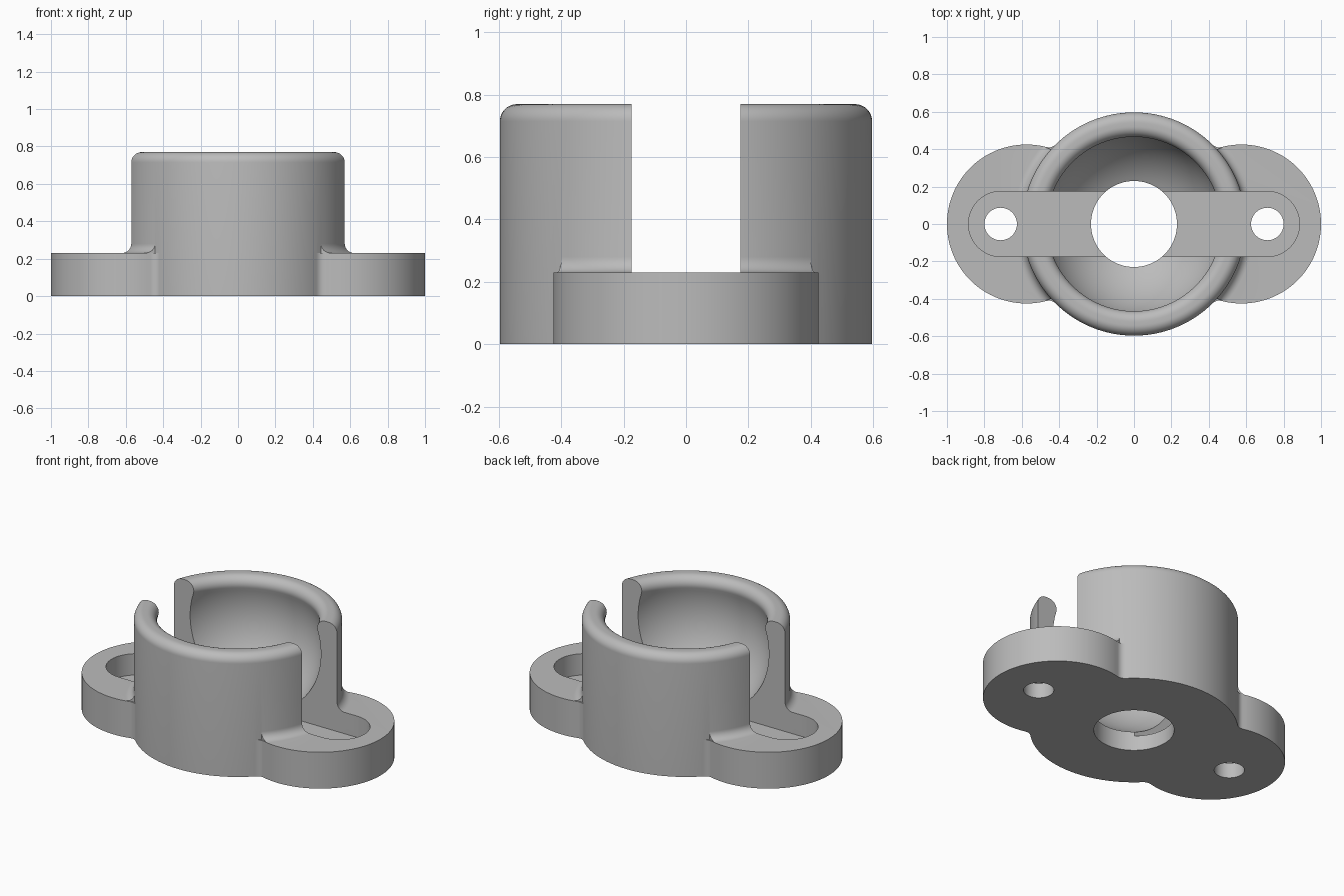
import bpy
import bmesh
from math import sin, cos, asin, acos, atan2, hypot, sqrt, pi, radians

if "Cube" in bpy.data.objects:
    bpy.data.objects.remove(bpy.data.objects["Cube"], do_unlink=True)

BODY_R, BODY_H, EDGE = 0.597, 0.77, 0.055
LUG_X, LUG_R, LUG_H, COVE = 0.575, 0.425, 0.23, 0.05
BALL_R, BALL_Z, BORE_R = 0.49, 0.555, 0.23
SLOT_W, SLOT_Z, SCREW_X, SCREW_R = 0.175, 0.095, 0.713, 0.087

grey = bpy.data.materials.new("plain_grey")
grey.use_nodes = True
grey.diffuse_color = (0.5, 0.5, 0.5, 1)
grey.node_tree.nodes["Principled BSDF"].inputs["Base Color"].default_value = (0.5, 0.5, 0.5, 1)


def arc(cx, cy, r, a0, a1, n):
    return [(cx + r * cos(a0 + (a1 - a0) * i / n), cy + r * sin(a0 + (a1 - a0) * i / n))
            for i in range(n + 1)]


def finish(name, bm):
    bmesh.ops.recalc_face_normals(bm, faces=bm.faces)
    mesh = bpy.data.meshes.new(name)
    bm.to_mesh(mesh)
    bm.free()
    mesh.materials.append(grey)
    ob = bpy.data.objects.new(name, mesh)
    bpy.context.collection.objects.link(ob)
    return ob


def prism(name, outline, z0, z1):
    bm = bmesh.new()
    face = bm.faces.new([bm.verts.new((x, y, z0)) for x, y in outline])
    top = bmesh.ops.extrude_face_region(bm, geom=[face])["geom"]
    bmesh.ops.translate(bm, vec=(0, 0, z1 - z0),
                        verts=[v for v in top if isinstance(v, bmesh.types.BMVert)])
    return finish(name, bm)


def lathe(name, profile, n=128):
    """Revolve a closed (radius, z) profile about the z axis."""
    bm = bmesh.new()
    rings = []
    for r, z in profile:
        if r < 1e-6:
            rings.append([bm.verts.new((0, 0, z))] * n)
        else:
            rings.append([bm.verts.new((r * cos(2 * pi * i / n), r * sin(2 * pi * i / n), z))
                          for i in range(n)])
    for a, b in zip(rings, rings[1:] + rings[:1]):
        for i in range(n):
            j = (i + 1) % n
            quad = list(dict.fromkeys((a[i], a[j], b[j], b[i])))
            if len(quad) > 2:
                bm.faces.new(quad)
    return finish(name, bm)


def combine(target, tool, operation):
    mod = target.modifiers.new(operation.lower(), 'BOOLEAN')
    mod.operation, mod.solver, mod.object = operation, 'EXACT', tool
    bpy.context.view_layer.objects.active = target
    bpy.ops.object.modifier_apply(modifier=mod.name)
    bpy.data.objects.remove(tool, do_unlink=True)


# Round housing with a rolled outer rim
housing = lathe("socket_housing", [(0, 0), (BODY_R, 0)]
                + arc(BODY_R - EDGE, BODY_H - EDGE, EDGE, 0, pi / 2, 10) + [(0, BODY_H)])

# Two-lug base plate with small blends where the lugs meet the housing
d, e = BODY_R + COVE, LUG_R + COVE
fx = (d * d - e * e + LUG_X ** 2) / (2 * LUG_X)
fy = sqrt(d * d - fx * fx)
lug_angle = atan2(fy, fx - LUG_X)
to_lug = atan2(-fy, LUG_X - fx)
to_body = atan2(-fy, -fx)
quarter = arc(LUG_X, 0, LUG_R, 0, lug_angle, 40) + arc(fx, fy, COVE, to_lug, to_body, 8)[1:]
inner = BODY_R * 0.96 / d
quarter.append((fx * inner, fy * inner))
half = quarter + [(-x, y) for x, y in reversed(quarter)]
outline = half + [(x, -y) for x, y in reversed(half[1:-1])]
combine(housing, prism("base_plate", outline, 0, LUG_H), 'UNION')

# Cove at the foot of the housing, only over the lugs
for side in (-1, 1):
    cove = lathe("foot_cove", [(BODY_R - 0.04, LUG_H - 0.02), (d, LUG_H - 0.02)]
                 + arc(d, LUG_H + COVE, COVE, -pi / 2, -pi, 8)
                 + [(BODY_R - 0.04, LUG_H + COVE)])
    clip = prism("lug_clip", arc(side * LUG_X, 0, LUG_R - 0.004, 0, 2 * pi, 96)[:-1], 0.1, 0.5)
    combine(cove, clip, 'INTERSECT')
    combine(housing, cove, 'UNION')

# Ball-shaped cavity with rolled inner rim and bore through the floor
rim_z = BODY_H - EDGE
tilt = asin((rim_z - BALL_Z) / (BALL_R + EDGE))
rim_r = (BALL_R + EDGE) * cos(tilt)
cavity = lathe("cavity_cutter", [(0, -0.1), (BORE_R, -0.1)]
               + arc(0, BALL_Z, BALL_R, -acos(BORE_R / BALL_R), tilt, 32)
               + arc(rim_r, rim_z, EDGE, pi + tilt, pi / 2, 12)[1:]
               + [(rim_r, 0.9), (0, 0.9)])
combine(housing, cavity, 'DIFFERENCE')

# Long round-ended slot through both walls and into the lugs
slot_x = 0.885 - SLOT_W
slot = arc(slot_x, 0, SLOT_W, -pi / 2, pi / 2, 32) + arc(-slot_x, 0, SLOT_W, pi / 2, 3 * pi / 2, 32)
combine(housing, prism("slot_cutter", slot, SLOT_Z, 1), 'DIFFERENCE')

# Screw holes
for side in (-1, 1):
    hole = arc(side * SCREW_X, 0, SCREW_R, 0, 2 * pi, 48)[:-1]
    combine(housing, prism("screw_cutter", hole, -0.1, 0.5), 'DIFFERENCE')

bpy.ops.object.select_all(action='DESELECT')
housing.select_set(True)
bpy.context.view_layer.objects.active = housing
bpy.ops.object.shade_smooth_by_angle(angle=radians(30))
